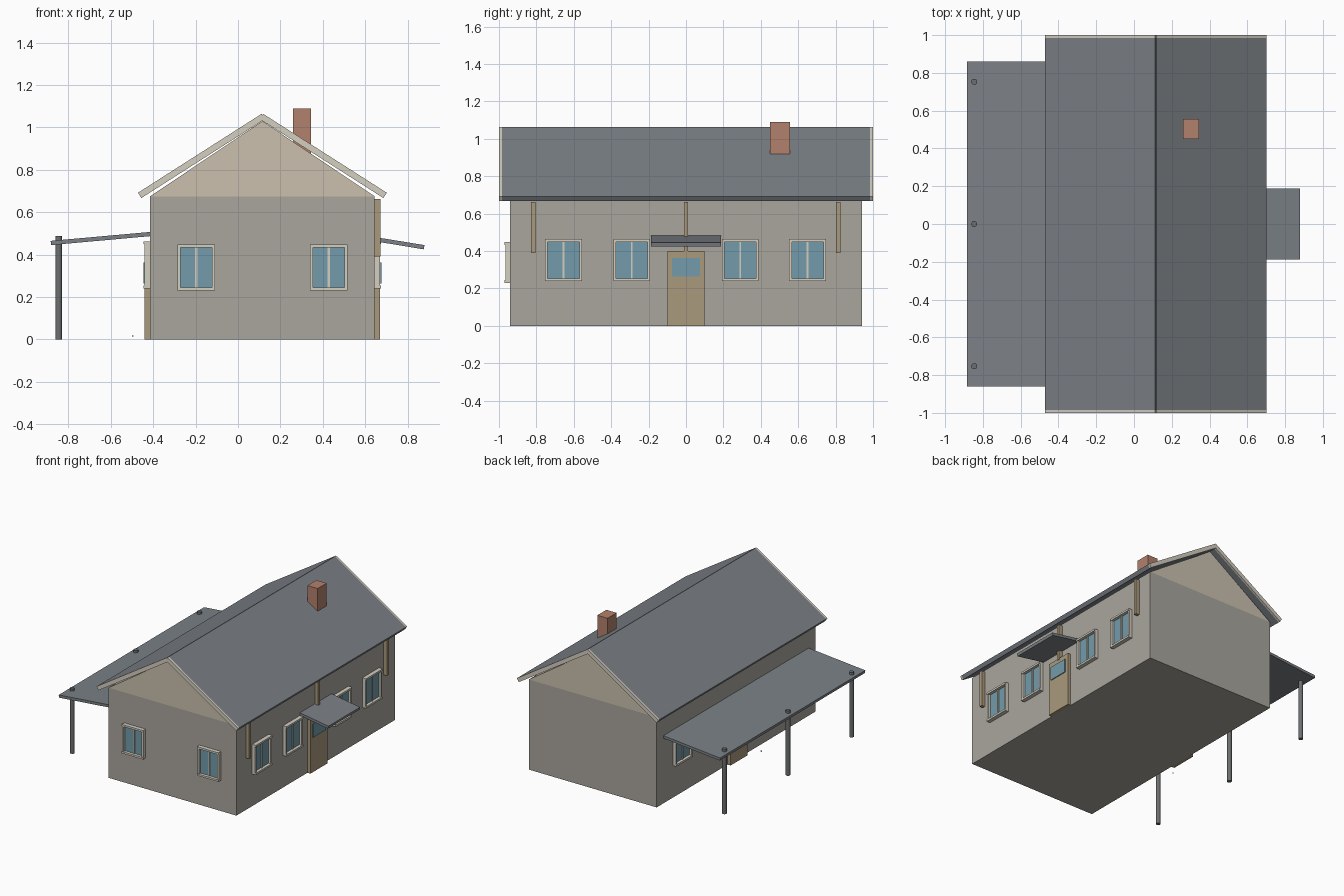
import bpy, bmesh
from mathutils import Vector

if "Cube" in bpy.data.objects:
    bpy.data.objects.remove(bpy.data.objects["Cube"])

def mat(name, r, g, b):
    m = bpy.data.materials.new(name)
    m.diffuse_color = (r, g, b, 1)
    m.use_nodes = True
    m.node_tree.nodes["Principled BSDF"].inputs["Base Color"].default_value = m.diffuse_color
    return m

WALL = mat("plaster", 0.40, 0.38, 0.34)
GABLE = mat("gable_boards", 0.60, 0.53, 0.43)
TRIM = mat("trim", 0.66, 0.62, 0.53)
ROOF = mat("roof_sheet", 0.20, 0.22, 0.24)
WOOD = mat("wood", 0.40, 0.32, 0.20)
GLASS = mat("glass", 0.17, 0.33, 0.40)
BRICK = mat("brick", 0.45, 0.22, 0.15)
METAL = mat("metal", 0.15, 0.16, 0.16)

def finish(name, bm, material):
    bmesh.ops.recalc_face_normals(bm, faces=bm.faces)
    me = bpy.data.meshes.new(name)
    bm.to_mesh(me)
    bm.free()
    ob = bpy.data.objects.new(name, me)
    bpy.context.collection.objects.link(ob)
    me.materials.append(material)
    return ob

def boxes(name, spans, material):
    """One object from axis-aligned boxes (x0, x1, y0, y1, z0, z1)."""
    bm = bmesh.new()
    for x0, x1, y0, y1, z0, z1 in spans:
        vs = bmesh.ops.create_cube(bm, size=1)["verts"]
        for v in vs:
            v.co = Vector(((x0 + x1) / 2 + v.co.x * (x1 - x0),
                           (y0 + y1) / 2 + v.co.y * (y1 - y0),
                           (z0 + z1) / 2 + v.co.z * (z1 - z0)))
    return finish(name, bm, material)

def prism(name, profile, y0, y1, material):
    """Extrude an (x, z) profile along y."""
    bm = bmesh.new()
    f = bm.faces.new([bm.verts.new((x, y0, z)) for x, z in profile])
    ext = bmesh.ops.extrude_face_region(bm, geom=[f])["geom"]
    bmesh.ops.translate(bm, vec=(0, y1 - y0, 0),
                        verts=[g for g in ext if isinstance(g, bmesh.types.BMVert)])
    return finish(name, bm, material)

XL, XR, YW, XC = -0.415, 0.645, 0.94, 0.115

def on_wall(side, u0, u1, z0, z1, d0, d1):
    """Box span on a wall: u along it, d outward from it."""
    if side == "right":
        return (XR + d0, XR + d1, u0, u1, z0, z1)
    if side == "left":
        return (XL - d1, XL - d0, u0, u1, z0, z1)
    return (u0, u1, -YW - d1, -YW - d0, z0, z1)

def window(side, u, z0, z1, w, b=0.014):
    a, c = u - w / 2, u + w / 2
    rails = [(a, c, z0, z0 + b, 0, 0.03), (a, c, z1 - b, z1, 0, 0.03),
             (a, a + b, z0 + b, z1 - b, 0, 0.025), (c - b, c, z0 + b, z1 - b, 0, 0.025),
             (u - 0.005, u + 0.005, z0 + b, z1 - b, 0, 0.015)]
    boxes("window_frame_" + side, [on_wall(side, *r) for r in rails], TRIM)
    boxes("window_glass_" + side,
          [on_wall(side, a + b, c - b, z0 + b, z1 - b, 0, 0.008)], GLASS)

# Walls and gable block
boxes("walls", [(XL, XR, -YW, YW, 0, 0.675)], WALL)
prism("gable", [(XL, 0.675), (XR, 0.675), (XC, 1.03)], -YW, YW, GABLE)

# Roof slopes with light barge boards at both ends
for s, label in ((-1, "left"), (1, "right")):
    slope = [(XC + s * x, z) for x, z in
             ((0.004, 1.064), (0.587, 0.692), (0.571, 0.667), (-0.012, 1.039))]
    prism("roof_" + label, slope, -0.985, 0.985, ROOF)
    for y0, y1 in ((-1, -0.985), (0.985, 1)):
        prism("barge_board_" + label, slope, y0, y1, TRIM)

# Chimney
boxes("chimney", [(0.26, 0.345, 0.45, 0.557, 0.86, 1.09)], BRICK)

# Lean-to roof, entrance canopy and posts
prism("carport_roof", [(-0.884, 0.465), (XL, 0.507), (XL, 0.487), (-0.882, 0.445)],
      -0.86, 0.86, ROOF)
prism("door_canopy", [(XR, 0.483), (0.88, 0.445), (0.876, 0.425), (XR, 0.463)],
      -0.187, 0.187, ROOF)
for y in (-0.753, 0, 0.753):
    bpy.ops.mesh.primitive_cylinder_add(vertices=24, radius=0.016, depth=0.487,
                                        location=(-0.846, y, 0.2435))
    post = bpy.context.object
    post.name = "carport_post"
    post.data.materials.append(METAL)
    bpy.ops.object.shade_smooth_by_angle()

# Windows and doors on the long sides
for side in ("left", "right"):
    for u in (-0.655, -0.29, 0.29, 0.65):
        window(side, u, 0.24, 0.463, 0.197)
    boxes("door_" + side, [on_wall(side, -0.1, 0.1, 0, 0.4, 0, 0.025)], WOOD)
    boxes("door_glass_" + side,
          [on_wall(side, -0.074, 0.074, 0.263, 0.363, 0.02, 0.031)], GLASS)

# Front windows
for u in (-0.197, 0.428):
    window("front", u, 0.23, 0.447, 0.177)

# Timber battens under the right eave
for y in (-0.817, 0, 0.813):
    boxes("eave_batten", [on_wall("right", y - 0.012, y + 0.012, 0.39, 0.662, 0, 0.028)], WOOD)

# Tiny stone by the left door
boxes("pebble", [(-0.5, -0.494, -0.183, -0.177, 0.013, 0.019)], METAL)
